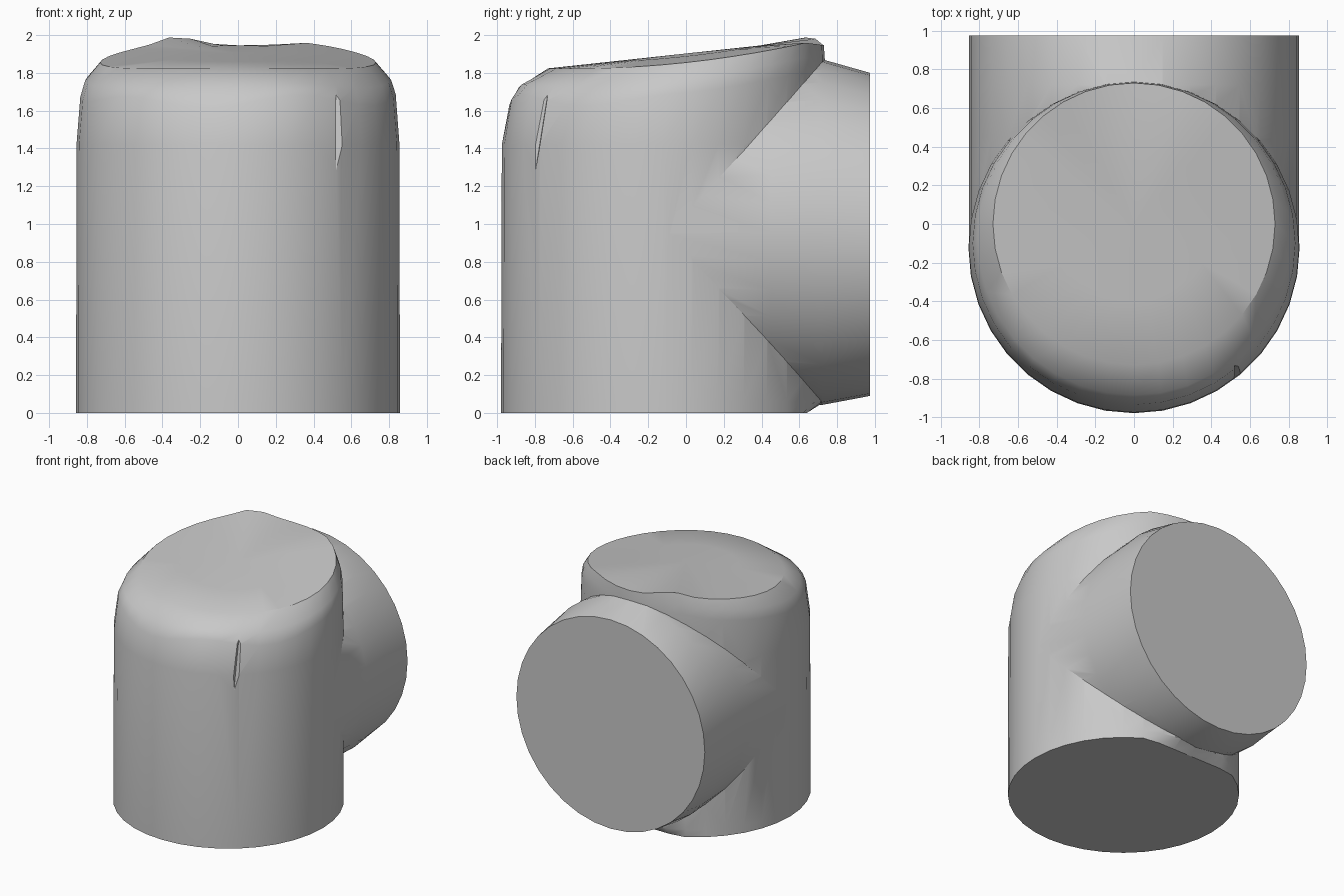
import bpy, bmesh
from math import sin, cos, pi, exp, radians

cube = bpy.data.objects.get("Cube")
if cube:
    bpy.data.objects.remove(cube, do_unlink=True)

SEG = 36

grey = bpy.data.materials.new("plain grey")
grey.use_nodes = True
grey.diffuse_color = (0.58, 0.58, 0.58, 1)
grey.node_tree.nodes["Principled BSDF"].inputs["Base Color"].default_value = (0.58, 0.58, 0.58, 1)


def make_object(name, bm):
    bmesh.ops.recalc_face_normals(bm, faces=bm.faces)
    mesh = bpy.data.meshes.new(name)
    bm.to_mesh(mesh)
    bm.free()
    mesh.materials.append(grey)
    obj = bpy.data.objects.new(name, mesh)
    bpy.context.collection.objects.link(obj)
    return obj


def loft(name, rings, crown=None):
    """Skin a list of closed rings, capped by polygons or a crown point."""
    bm = bmesh.new()
    loops = [[bm.verts.new(p) for p in ring] for ring in rings]
    for a, b in zip(loops, loops[1:]):
        for i in range(SEG):
            j = (i + 1) % SEG
            bm.faces.new((a[i], a[j], b[j], b[i]))
    bm.faces.new(loops[0])
    if crown:
        tip = bm.verts.new(crown)
        for i in range(SEG):
            bm.faces.new((loops[-1][i], loops[-1][(i + 1) % SEG], tip))
    else:
        bm.faces.new(loops[-1])
    return make_object(name, bm)


def cap_height(x, y):
    """Tilted, gently domed top with a small peak at the back."""
    peak = 0.035 * exp(-((x + 0.3) ** 2 + (y - 0.64) ** 2) / 0.02)
    return 1.825 + 0.108 * (y + 0.72) - 0.09 * x * x + peak - 0.4 * max(0, y - 0.64)


def body_ring(radius, centre_y, height):
    ring = []
    for i in range(SEG):
        a = 2 * pi * i / SEG
        x, y = radius * cos(a), centre_y + radius * sin(a)
        ring.append((x, y, height(x, y, a)))
    return ring


def shoulder(drop, wave):
    return lambda x, y, a: cap_height(x, y) - drop + wave * sin(5 * a + 1) * max(0, -sin(a) + 0.3)


# Upright body: foot, wall, wavy shoulder, sloping cap
foot = [(x, min(y, 0.64), z) for x, y, z in body_ring(0.857, -0.122, lambda x, y, a: 0)]
rings = [
    foot,
    body_ring(0.857, -0.122, lambda x, y, a: 0.06),
    body_ring(0.855, -0.12, lambda x, y, a: 1.42),
    body_ring(0.835, -0.1, shoulder(0.15, 0.03)),
    body_ring(0.81, -0.075, shoulder(0.075, 0.012)),
    body_ring(0.73, 0.0, lambda x, y, a: cap_height(x, y)),
    body_ring(0.4, 0.0, lambda x, y, a: cap_height(x, y)),
]
body = loft("joined_cylinders", rings, crown=(0, 0, cap_height(0, 0)))

# Sideways branch running to the back, flared where it meets the body
sections = [(-0.12, 0.945, 0.85), (0.45, 0.955, 0.89), (0.72, 0.957, 0.915), (0.975, 0.945, 0.855)]
branch = loft("back_branch", [
    [(0.853 * cos(2 * pi * i / SEG), y, cz + rz * sin(2 * pi * i / SEG)) for i in range(SEG)]
    for y, cz, rz in sections])

# Narrow tapering nick under the front shoulder
bm = bmesh.new()
for p in [(0.52, -0.81, 1.2), (0.51, -0.9, 1.7), (0.69, -0.72, 1.7), (0.52, -0.73, 1.7)]:
    bm.verts.new(p)
bmesh.ops.convex_hull(bm, input=bm.verts)
nick = make_object("nick_cutter", bm)

# Combine the parts
bpy.ops.object.select_all(action='DESELECT')
bpy.context.view_layer.objects.active = body
body.select_set(True)
for other, operation in ((branch, 'UNION'), (nick, 'DIFFERENCE')):
    other.hide_render = True
    mod = body.modifiers.new(operation.lower(), 'BOOLEAN')
    mod.object = other
    mod.operation = operation
    mod.solver = 'EXACT'
    bpy.ops.object.modifier_apply(modifier=mod.name)
    bpy.data.objects.remove(other, do_unlink=True)

bpy.ops.object.shade_smooth_by_angle(angle=radians(32))
